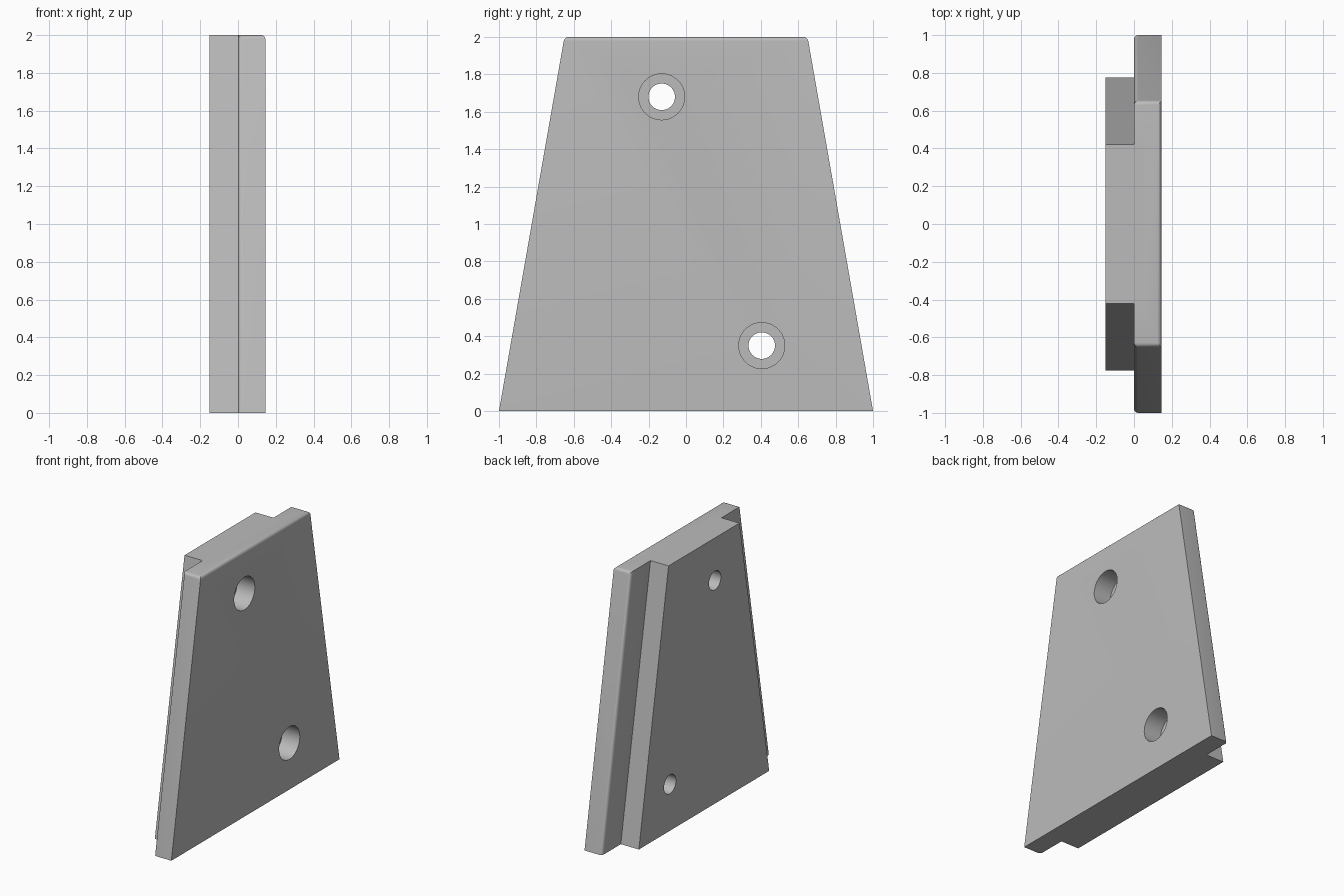
import bpy, bmesh, math
from mathutils import Matrix

cube = bpy.data.objects.get("Cube")
if cube:
    bpy.data.objects.remove(cube)

grey = bpy.data.materials.new("plain grey")
grey.use_nodes = True
COLOR = (0.5, 0.5, 0.5, 1)
grey.diffuse_color = COLOR
grey.node_tree.nodes["Principled BSDF"].inputs["Base Color"].default_value = COLOR

HEIGHT, BACK, FRONT, ROUND = 2.0, -0.15, 0.145, 0.022


def make_object(name, bm):
    bmesh.ops.recalc_face_normals(bm, faces=bm.faces[:])
    mesh = bpy.data.meshes.new(name)
    bm.to_mesh(mesh)
    bm.free()
    mesh.materials.append(grey)
    obj = bpy.data.objects.new(name, mesh)
    bpy.context.collection.objects.link(obj)
    return obj


def trapezoid(x0, x1, bottom, top):
    """Upright slab with sloping sides, extruded along x."""
    bm = bmesh.new()
    profile = [(-bottom, 0), (bottom, 0), (top, HEIGHT), (-top, HEIGHT)]
    face = bm.faces.new([bm.verts.new((x0, y, z)) for y, z in profile])
    new = bmesh.ops.extrude_face_region(bm, geom=[face])["geom"]
    bmesh.ops.translate(bm, vec=(x1 - x0, 0, 0),
                        verts=[g for g in new if isinstance(g, bmesh.types.BMVert)])
    bmesh.ops.recalc_face_normals(bm, faces=bm.faces[:])
    return bm


def boolean(target, tool, operation):
    mod = target.modifiers.new(operation.lower(), 'BOOLEAN')
    mod.operation, mod.solver, mod.object = operation, 'EXACT', tool
    bpy.context.view_layer.objects.active = target
    bpy.ops.object.modifier_apply(modifier=mod.name)
    bpy.data.objects.remove(tool)


def drill(target, radius, x0, x1, y, z):
    bm = bmesh.new()
    place = Matrix.Translation(((x0 + x1) / 2, y, z)) @ Matrix.Rotation(math.pi / 2, 4, 'Y')
    bmesh.ops.create_cone(bm, cap_ends=True, segments=48, radius1=radius,
                          radius2=radius, depth=x1 - x0, matrix=place)
    cutter = make_object("hole_cutter", bm)
    cutter.hide_render = True
    boolean(target, cutter, 'DIFFERENCE')


# Wide plate, rounded on the top edges and on the rear edges of its sloping sides
bm = trapezoid(0, FRONT, 1.0, 0.65)
rounded = []
for e in bm.edges:
    a, b = (v.co for v in e.verts)
    on_top = min(a.z, b.z) > 1.9
    at_back = max(a.x, b.x) < 0.01
    sloping = abs(a.z - b.z) > 1
    if (on_top and not at_back) or (at_back and sloping):
        rounded.append(e)
bmesh.ops.bevel(bm, geom=rounded, offset=ROUND, segments=5, profile=0.5, affect='EDGES')
plate = make_object("mounting_plate", bm)

# Narrower raised block on the rear, fused to the plate
block = make_object("rear_block", trapezoid(BACK, 0.05, 0.775, 0.422))
boolean(plate, block, 'UNION')

# Two counterbored screw holes
for y, z in [(-0.13, 1.68), (0.405, 0.35)]:
    drill(plate, 0.123, 0.0, FRONT + 0.1, y, z)
    drill(plate, 0.071, BACK - 0.1, FRONT, y, z)

bpy.ops.object.select_all(action='DESELECT')
plate.select_set(True)
bpy.context.view_layer.objects.active = plate
bpy.ops.object.shade_smooth_by_angle(angle=math.radians(30))
